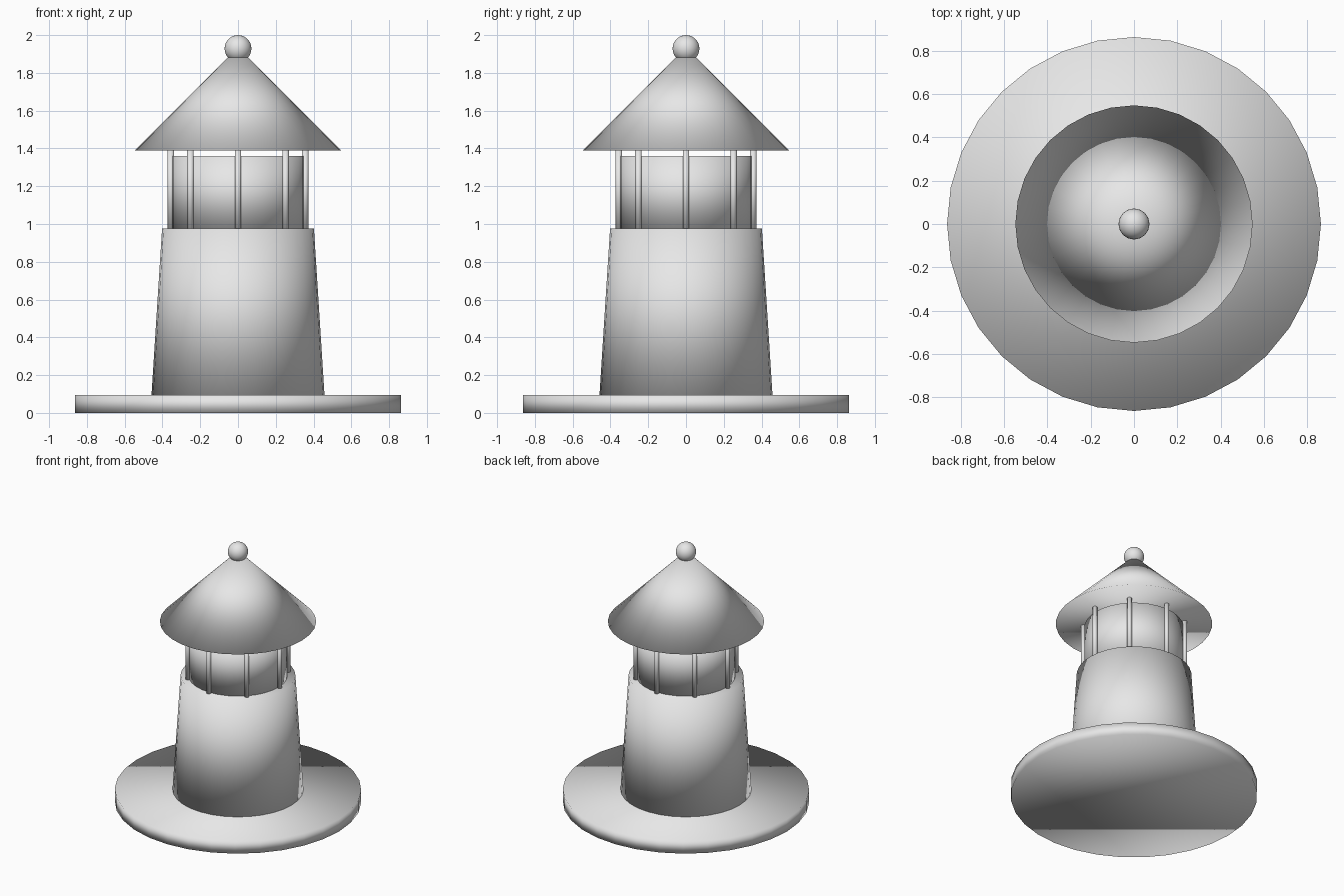
import bpy
from math import sin, cos, tau

cube = bpy.data.objects.get("Cube")
if cube:
    bpy.data.objects.remove(cube, do_unlink=True)

# Single stone grey material
GREY = (0.8, 0.8, 0.8, 1)
grey = bpy.data.materials.new("plain_grey")
grey.use_nodes = True
grey.diffuse_color = GREY
for node in grey.node_tree.nodes:
    if node.type == "BSDF_PRINCIPLED":
        node.inputs["Base Color"].default_value = GREY


def finish(name):
    """Name the new object, colour it and shade it smooth all over."""
    obj = bpy.context.object
    obj.name = obj.data.name = name
    obj.data.materials.append(grey)
    bpy.ops.object.shade_smooth()
    return obj


def turned(name, r_low, r_high, z_low, z_high, x=0, y=0, sides=32):
    """Capped cylinder, tapered drum or cone standing between two heights."""
    bpy.ops.mesh.primitive_cone_add(
        vertices=sides, radius1=r_low, radius2=r_high, depth=z_high - z_low,
        end_fill_type="NGON", location=(x, y, (z_low + z_high) / 2))
    return finish(name)


BASE_TOP, DECK, EAVES = 0.095, 0.975, 1.39

# Round base slab, tapering tower and lamp room
turned("base_slab", 0.862, 0.862, 0, BASE_TOP)
turned("tower", 0.458, 0.402, BASE_TOP, DECK)
turned("lamp_room", 0.347, 0.347, DECK, 1.36)

# Ring of slim posts carrying the roof
POSTS, RING = 8, 0.356
for i in range(POSTS):
    a = tau * i / POSTS
    turned(f"roof_post_{i + 1}", 0.017, 0.017, DECK, EAVES,
           RING * cos(a), RING * sin(a), sides=16)

# Conical roof with a ball finial
turned("roof", 0.547, 0, EAVES, 1.935)
bpy.ops.mesh.primitive_uv_sphere_add(
    segments=32, ring_count=16, radius=0.071, location=(0, 0, 1.929))
finish("ball_finial")
